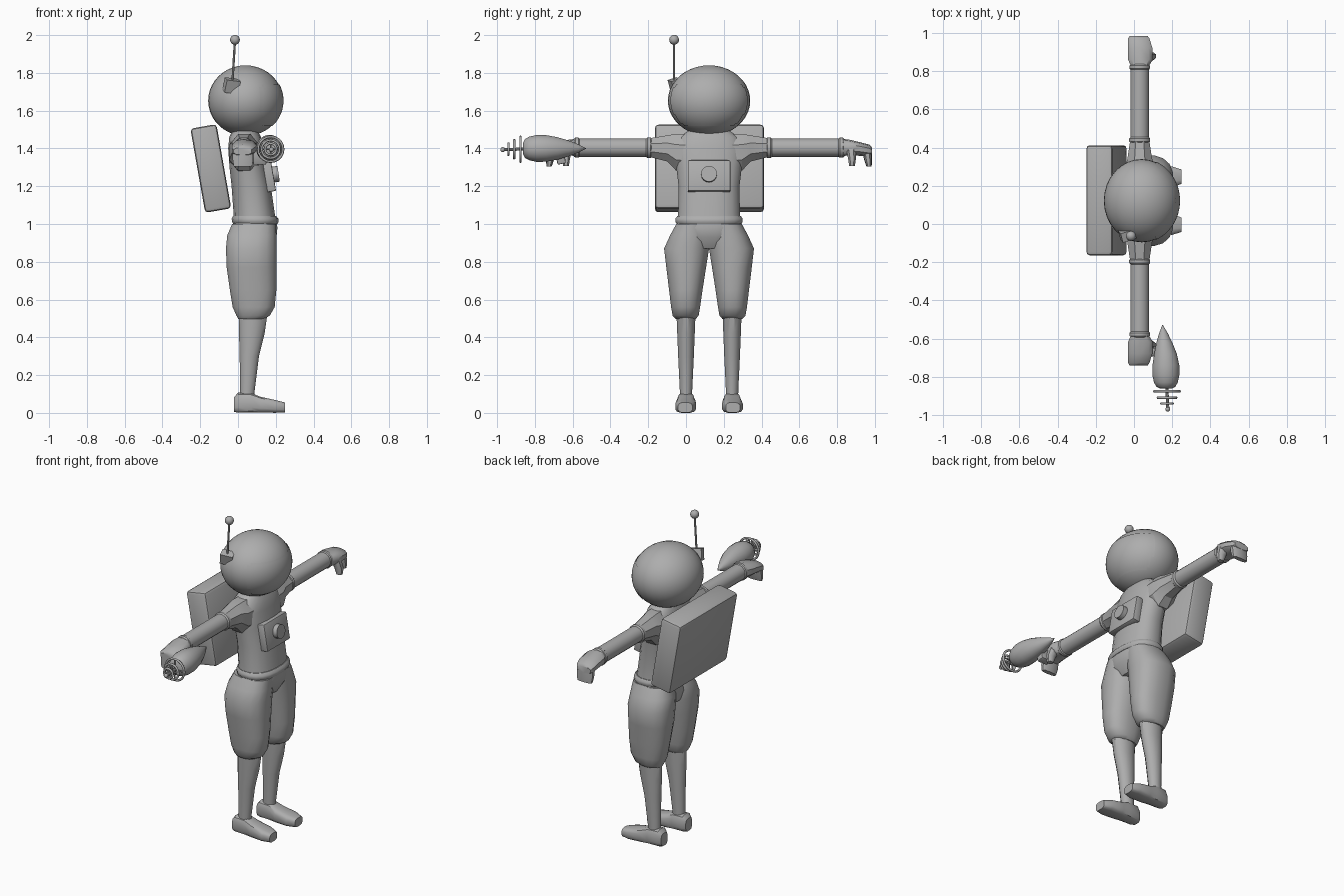
import bpy, bmesh, math
from mathutils import Matrix, Vector, Euler

MID = 0.122  # symmetry plane of the figure (y)
grey = bpy.data.materials.new("suit grey")
grey.diffuse_color = (0.42, 0.42, 0.42, 1)


def finish(name, bm, angle=40):
    bmesh.ops.recalc_face_normals(bm, faces=bm.faces)
    me = bpy.data.meshes.new(name)
    bm.to_mesh(me)
    bm.free()
    me.materials.append(grey)
    me.polygons.foreach_set("use_smooth", [True] * len(me.polygons))
    me.set_sharp_from_angle(angle=math.radians(angle))
    ob = bpy.data.objects.new(name, me)
    bpy.context.collection.objects.link(ob)
    return ob


def loft(name, axis, rings, n=14, p=1.0, angle=40):
    """Skin of superellipse rings (x, y, z, r1, r2) stacked along an axis."""
    u, v = [i for i in range(3) if i != axis]
    bm = bmesh.new()
    loops = []
    for x, y, z, r1, r2 in rings:
        loop = []
        for k in range(n):
            t = 2 * math.pi * (k + 0.5) / n
            co = [x, y, z]
            c, s = math.cos(t), math.sin(t)
            co[u] += r1 * math.copysign(abs(c) ** p, c)
            co[v] += r2 * math.copysign(abs(s) ** p, s)
            loop.append(bm.verts.new(co))
        loops.append(loop)
    for a, b in zip(loops, loops[1:]):
        for k in range(n):
            bm.faces.new((a[k], a[(k + 1) % n], b[(k + 1) % n], b[k]))
    bm.faces.new(loops[0])
    bm.faces.new(loops[-1])
    return finish(name, bm, angle)


def box(name, loc, size, rot=(0, 0, 0), bevel=0.0):
    bm = bmesh.new()
    bmesh.ops.create_cube(bm, size=1, matrix=Matrix.Diagonal((*size, 1)))
    if bevel:
        bmesh.ops.bevel(bm, geom=bm.edges[:], offset=bevel, segments=2,
                        profile=0.5, affect='EDGES')
    bm.transform(Matrix.LocRotScale(Vector(loc), Euler(rot), None))
    return finish(name, bm)


def ball(name, loc, scale, u=16, v=10, keep=None):
    bm = bmesh.new()
    bmesh.ops.create_uvsphere(bm, u_segments=u, v_segments=v, radius=1)
    if keep:
        drop = [f for f in bm.faces if not keep(f.calc_center_median())]
        bmesh.ops.delete(bm, geom=drop, context='FACES')
    bm.transform(Matrix.LocRotScale(Vector(loc), None, Vector(scale)))
    return finish(name, bm)


def rod(name, a, b, r, n=8):
    a, b = Vector(a), Vector(b)
    bm = bmesh.new()
    q = (b - a).to_track_quat('Z', 'Y')
    bmesh.ops.create_cone(bm, cap_ends=True, segments=n, radius1=r, radius2=r,
                          depth=(b - a).length,
                          matrix=Matrix.LocRotScale((a + b) / 2, q, None))
    return finish(name, bm)


def ring(name, loc, R, r, n=20, m=6):
    """Torus around the y axis."""
    bm = bmesh.new()
    vs = [[bm.verts.new((loc[0] + (R + r * math.cos(b)) * math.cos(a),
                         loc[1] + r * math.sin(b),
                         loc[2] + (R + r * math.cos(b)) * math.sin(a)))
           for b in (2 * math.pi * j / m for j in range(m))]
          for a in (2 * math.pi * i / n for i in range(n))]
    for i in range(n):
        for j in range(m):
            bm.faces.new((vs[i][j], vs[(i + 1) % n][j],
                          vs[(i + 1) % n][(j + 1) % m], vs[i][(j + 1) % m]))
    return finish(name, bm, 80)


# Helmet and thin visor
ball("helmet", (0.04, MID, 1.653), (0.198, 0.218, 0.187), 32, 20)
ball("visor", (0.04, MID, 1.653), (0.201, 0.221, 0.190), 64, 40,
     lambda c: c.x > 0.4 and -0.68 < c.z < 0.48)

# Antenna
box("antenna_base", (-0.035, -0.055, 1.732), (0.075, 0.05, 0.07), (0.3, 0.12, 0.3))
rod("antenna_rod", (-0.03, -0.063, 1.74), (-0.016, -0.063, 1.975), 0.006)
ball("antenna_tip", (-0.016, -0.063, 1.975), (0.026,) * 3)

# Torso, belt and collar
loft("torso", 2, [(0.09, MID, 1.0, 0.115, 0.17), (0.085, MID, 1.06, 0.11, 0.165),
                  (0.07, MID, 1.2, 0.105, 0.163), (0.054, MID, 1.3, 0.1, 0.175),
                  (0.042, MID, 1.4, 0.095, 0.185), (0.038, MID, 1.46, 0.085, 0.16),
                  (0.036, MID, 1.5, 0.065, 0.1)], 20, 0.85)
loft("belt", 2, [(0.092, MID, 1.0, 0.118, 0.172), (0.092, MID, 1.012, 0.125, 0.18),
                 (0.09, MID, 1.028, 0.125, 0.18), (0.088, MID, 1.042, 0.115, 0.17)],
     20, 0.85)

# Chest control panel
box("chest_panel", (0.163, MID, 1.253), (0.05, 0.225, 0.165), (0, -0.17, 0), 0.006)
rod("chest_button", (0.16, MID, 1.258), (0.215, MID, 1.266), 0.042, 16)

# Backpack
box("backpack", (-0.144, 0.124, 1.294), (0.14, 0.577, 0.452),
    (0, math.radians(-10), 0), 0.018)

# Trousers hip block
loft("hips", 2, [(0.07, MID, 0.87, 0.1, 0.1), (0.08, MID, 0.93, 0.125, 0.17),
                 (0.088, MID, 0.98, 0.122, 0.18), (0.09, MID, 1.015, 0.115, 0.172)],
     20, 0.85)

for side, s in (("right", -1), ("left", 1)):
    def Y(d):
        return MID + s * d

    # Baggy trouser leg
    loft(side + "_trouser_leg", 2, [
        (0.07, Y(0.124), 0.498, 0.07, 0.055), (0.08, Y(0.124), 0.515, 0.09, 0.07),
        (0.083, Y(0.124), 0.56, 0.113, 0.078), (0.08, Y(0.123), 0.65, 0.125, 0.09),
        (0.072, Y(0.121), 0.77, 0.134, 0.107), (0.07, Y(0.119), 0.87, 0.136, 0.121),
        (0.073, Y(0.1), 0.94, 0.132, 0.108), (0.085, Y(0.085), 1.0, 0.118, 0.09)],
        16, 0.85)

    # Shin
    loft(side + "_shin", 2, [
        (0.047, Y(0.122), 0.06, 0.038, 0.033), (0.05, Y(0.122), 0.12, 0.04, 0.034),
        (0.06, Y(0.122), 0.3, 0.053, 0.043), (0.073, Y(0.122), 0.42, 0.07, 0.048),
        (0.08, Y(0.122), 0.52, 0.078, 0.052)], 12)

    # Boot
    loft(side + "_boot", 0, [
        (-0.02, Y(0.122), 0.045, 0.032, 0.04), (0.0, Y(0.122), 0.054, 0.043, 0.054),
        (0.07, Y(0.122), 0.053, 0.046, 0.053), (0.12, Y(0.122), 0.043, 0.052, 0.043),
        (0.2, Y(0.124), 0.034, 0.056, 0.034), (0.25, Y(0.126), 0.028, 0.038, 0.027)],
        12, 0.6)

    # Faceted shoulder
    loft(side + "_shoulder", 1, [
        (0.035, Y(0.1), 1.375, 0.085, 0.11), (0.033, Y(0.175), 1.38, 0.085, 0.105),
        (0.03, Y(0.22), 1.4, 0.07, 0.075), (0.03, Y(0.31), 1.404, 0.055, 0.055)], 8, 1, 30)

    # Sleeve with end rings
    loft(side + "_arm", 1, [(0.03, Y(d), 1.404, 0.049, 0.049)
                            for d in (0.29, 0.71)], 16)
    for label, d, r in (("upper", 0.318, 0.056), ("wrist", 0.70, 0.054)):
        loft(f"{side}_{label}_cuff", 1, [
            (0.03, Y(d - 0.016), 1.404, r - 0.007, r - 0.007),
            (0.03, Y(d - 0.008), 1.404, r, r), (0.03, Y(d + 0.008), 1.404, r, r),
            (0.03, Y(d + 0.016), 1.404, r - 0.007, r - 0.007)], 16)

    # Curled glove: palm, fingers, thumb
    loft(side + "_palm", 1, [
        (0.03, Y(0.70), 1.405, 0.046, 0.046), (0.034, Y(0.74), 1.405, 0.068, 0.042),
        (0.033, Y(0.80), 1.397, 0.066, 0.036), (0.025, Y(0.85), 1.388, 0.058, 0.032),
        (0.024, Y(0.862), 1.385, 0.05, 0.02)], 10, 0.8)
    loft(side + "_fingers", 2, [
        (0.026, Y(0.847), 1.305, 0.05, 0.014), (0.026, Y(0.842), 1.34, 0.056, 0.021),
        (0.024, Y(0.835), 1.40, 0.055, 0.026)], 10, 0.7)
    loft(side + "_thumb", 2, [
        (0.092, Y(0.757), 1.308, 0.018, 0.016), (0.088, Y(0.757), 1.345, 0.028, 0.022),
        (0.066, Y(0.75), 1.41, 0.032, 0.028)], 8, 0.8)

# Ray gun: teardrop body, grip, barrel with shrinking rings
GX, GZ = 0.167, 1.4
loft("gun_body", 1, [(GX - 0.017 * max(0, (y + 0.7) / 0.17), y, GZ, r, r) for y, r in (
    (-0.53, 0.002), (-0.57, 0.022), (-0.62, 0.042), (-0.68, 0.06), (-0.74, 0.071),
    (-0.79, 0.072), (-0.83, 0.063), (-0.853, 0.05), (-0.863, 0.03))], 20, 1, 60)
box("gun_grip", (0.115, -0.665, 1.355), (0.07, 0.045, 0.075), (0.2, 0, 0), 0.006)
rod("gun_barrel", (GX + 0.005, -0.85, GZ - 0.003), (GX + 0.01, -0.965, GZ - 0.006), 0.008)
for i, (y, r) in enumerate(((-0.876, 0.066), (-0.91, 0.048), (-0.94, 0.03))):
    c = Vector((GX + 0.006, y, GZ - 0.004))
    ring(f"gun_ring_{i + 1}", c, r, 0.007)
    for k, d in enumerate((Vector((r, 0, 0)), Vector((0, 0, r)))):
        rod(f"gun_spoke_{i + 1}_{k + 1}", c - d, c + d, 0.005, 6)
ball("gun_tip", (GX + 0.01, -0.97, GZ - 0.006), (0.013,) * 3, 12, 8)
